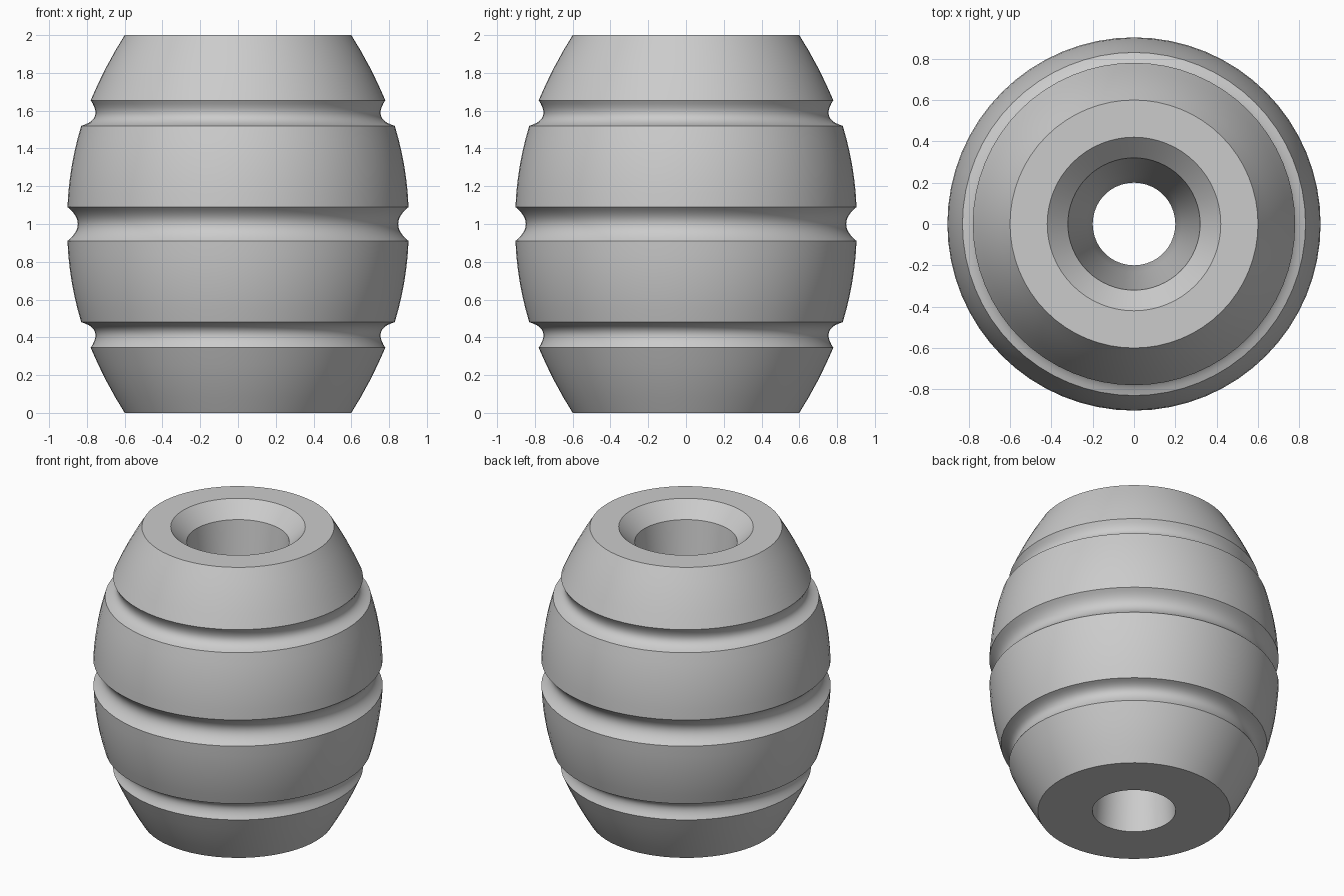
import bpy
import bmesh
import math
from mathutils import Vector, Matrix

default = bpy.data.objects.get("Cube")
if default:
    bpy.data.objects.remove(default, do_unlink=True)

SIDES = 64

grey = bpy.data.materials.new("plain grey")
grey.use_nodes = True
colour = (0.6, 0.6, 0.6, 1)
grey.diffuse_color = colour
grey.node_tree.nodes["Principled BSDF"].inputs["Base Color"].default_value = colour


def bow(start, end, depth, steps):
    """Points after start up to end, bowed outward by depth (inward if negative)."""
    a, b = Vector(start), Vector(end)
    along = (b - a).normalized()
    outward = Vector((along.y, -along.x))
    points = []
    for i in range(1, steps + 1):
        t = i / steps
        points.append(a.lerp(b, t) + outward * depth * 4 * t * (1 - t))
    return points


# Lower half of the outside: end band, narrow groove, belly band, half groove
rim, groove_low, groove_high, belly = (0.6, 0), (0.78, 0.345), (0.83, 0.48), (0.903, 0.91)
lower = [Vector(rim)]
lower += bow(rim, groove_low, 0.008, 4)
lower += bow(groove_low, groove_high, -0.05, 10)
lower += bow(groove_high, belly, 0.014, 6)
waist = bow(belly, (belly[0], 2 - belly[1]), -0.055, 12)

# Mirrored upper half, then the chamfered mouth and the pinched bore
upper = [Vector((p.x, 2 - p.y)) for p in reversed(lower)]
mouth = [Vector((0.42, 2)), Vector((0.32, 1.9))]
bore = bow((0.32, 1.9), (0.2, 0.9), 0, 4) + bow((0.2, 0.9), (0.26, 0), 0, 4)
profile = lower + waist + upper[1:] + mouth + bore

# Revolve the closed profile around z
bm = bmesh.new()
rings = []
for p in profile:
    ring = []
    for i in range(SIDES):
        a = math.tau * i / SIDES
        ring.append(bm.verts.new((p.x * math.cos(a), p.x * math.sin(a), p.y)))
    rings.append(ring)
for k, ring in enumerate(rings):
    following = rings[(k + 1) % len(rings)]
    for i in range(SIDES):
        j = (i + 1) % SIDES
        bm.faces.new((ring[i], ring[j], following[j], following[i]))
bmesh.ops.recalc_face_normals(bm, faces=bm.faces)

mesh = bpy.data.meshes.new("grooved_barrel")
bm.to_mesh(mesh)
bm.free()
mesh.materials.append(grey)
barrel = bpy.data.objects.new("grooved_barrel", mesh)
bpy.context.collection.objects.link(barrel)

# Smooth sides with crisp groove and rim edges
bpy.ops.object.select_all(action="DESELECT")
barrel.select_set(True)
bpy.context.view_layer.objects.active = barrel
bpy.ops.object.shade_smooth_by_angle(angle=math.radians(30))
